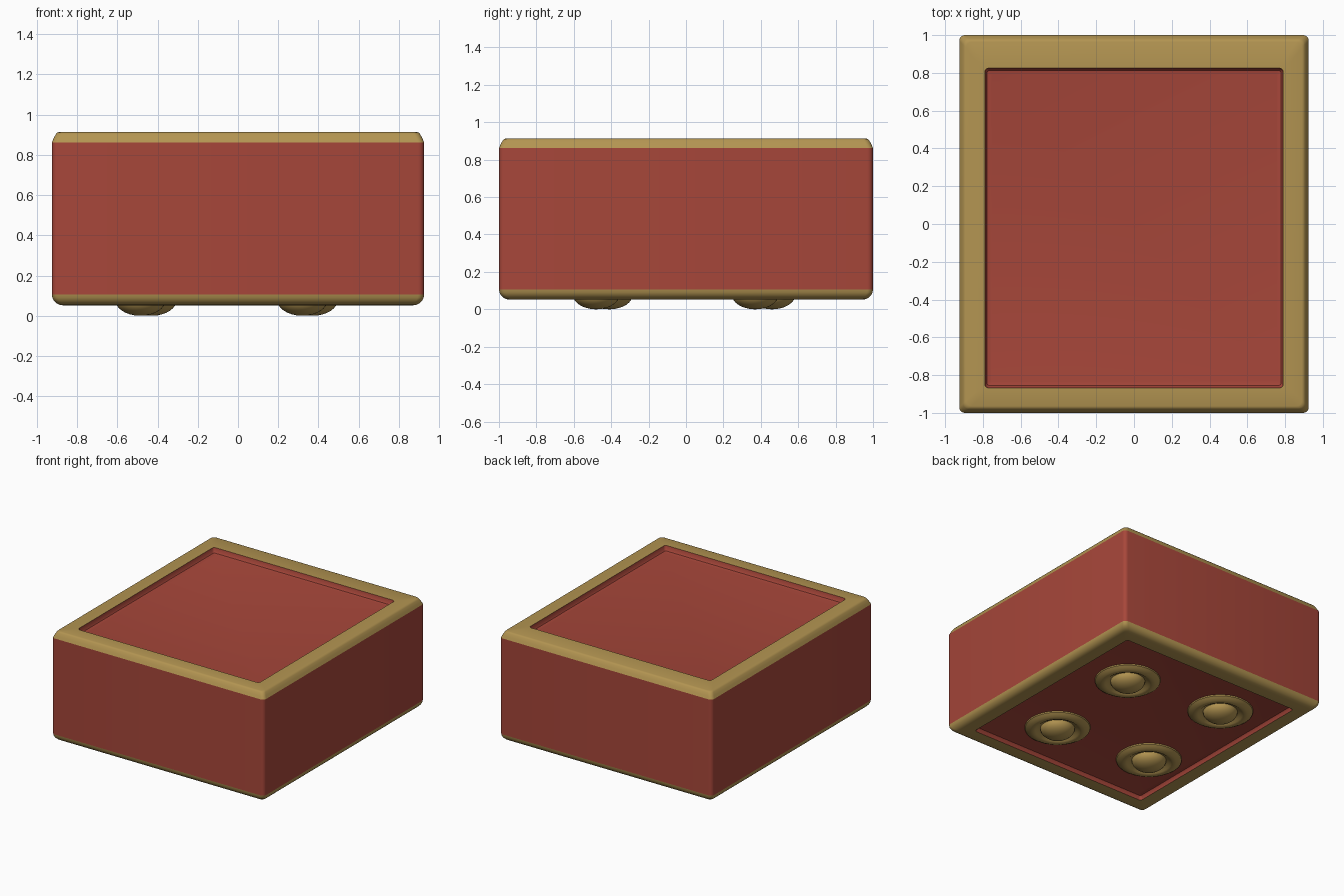
import bpy, math

if "Cube" in bpy.data.objects:
    bpy.data.objects.remove(bpy.data.objects["Cube"])


def material(name, rgb):
    m = bpy.data.materials.new(name)
    m.diffuse_color = (*rgb, 1.0)
    m.use_nodes = True
    m.node_tree.nodes["Principled BSDF"].inputs["Base Color"].default_value = m.diffuse_color
    return m


RED = material("brick red", (0.385, 0.062, 0.042))
TAN = material("antique gold", (0.45, 0.298, 0.083))


def make_object(name, verts, faces, mat):
    mesh = bpy.data.meshes.new(name)
    mesh.from_pydata(verts, [], faces)
    mesh.materials.append(mat)
    for p in mesh.polygons:
        p.use_smooth = True
    mesh.set_sharp_from_angle(angle=math.radians(35))
    ob = bpy.data.objects.new(name, mesh)
    bpy.context.collection.objects.link(ob)
    return ob


def bridge(loops, cap_start=False, cap_end=False):
    n = len(loops[0])
    verts = [v for lp in loops for v in lp]
    faces = []
    for k in range(len(loops) - 1):
        for i in range(n):
            j = (i + 1) % n
            faces.append((k * n + i, k * n + j, (k + 1) * n + j, (k + 1) * n + i))
    if cap_start:
        faces.append(tuple(reversed(range(n))))
    if cap_end:
        faces.append(tuple(range((len(loops) - 1) * n, len(loops) * n)))
    return verts, faces


def rect(bounds, inset, r, z, steps=5):
    """Rounded rectangle loop, counter-clockwise."""
    x0, x1, y0, y1 = bounds
    x0, x1, y0, y1 = x0 + inset, x1 - inset, y0 + inset, y1 - inset
    pts = []
    for q, (cx, cy) in enumerate([(x1 - r, y1 - r), (x0 + r, y1 - r),
                                  (x0 + r, y0 + r), (x1 - r, y0 + r)]):
        for s in range(steps + 1):
            a = math.pi / 2 * (q + s / steps)
            pts.append((cx + r * math.cos(a), cy + r * math.sin(a), z))
    return pts


OUTER = (-0.925, 0.925, -1.0, 1.0)
TOP_OPEN = (-0.79, 0.79, -0.868, 0.825)
BASE_OPEN = (-0.785, 0.785, -0.86, 0.86)
R = 0.03
LOW = 0.052       # underside of the bottom rim
HIGH = 0.913      # top of the top rim

# recessed underside panel with its short walls
make_object("base_panel", *bridge([
    rect(BASE_OPEN, 0.03, 0.01, 0.086), rect(BASE_OPEN, 0.012, 0.015, 0.082),
    rect(BASE_OPEN, 0.004, 0.02, 0.072), rect(BASE_OPEN, 0.0, 0.02, LOW)],
    cap_start=True), RED)

# bottom rim: flat underside, rounded outer edge
loops = [rect(BASE_OPEN, 0.0, 0.02, LOW)]
for s in range(6):
    a = math.pi / 2 * s / 5
    loops.append(rect(OUTER, 0.055 * (1 - math.sin(a)), R,
                      0.106 - (0.106 - LOW) * math.cos(a)))
make_object("bottom_rim", *bridge(loops), TAN)

# side walls
make_object("box_sides", *bridge([rect(OUTER, 0, R, 0.106),
                                  rect(OUTER, 0, R, 0.862)]), RED)

# top rim: sloped outer edge, flat top
make_object("top_rim", *bridge([
    rect(OUTER, 0.0, R, 0.862), rect(OUTER, 0.009, R, 0.882),
    rect(OUTER, 0.02, R, 0.903), rect(OUTER, 0.027, R, 0.910),
    rect(OUTER, 0.036, R, HIGH), rect(TOP_OPEN, 0.0, 0.02, HIGH)]), TAN)

# recessed top panel with its short walls
make_object("top_panel", *bridge([
    rect(TOP_OPEN, 0.0, 0.02, HIGH), rect(TOP_OPEN, 0.004, 0.018, 0.887),
    rect(TOP_OPEN, 0.012, 0.014, 0.876), rect(TOP_OPEN, 0.03, 0.01, 0.872)],
    cap_end=True), RED)

# four round feet: a low flat collar with a dome in the middle
profile = [(0.125 * math.sin(t), 0.078 - 0.078 * math.cos(t))
           for t in [math.pi / 2 * (s + 0.3) / 8.3 for s in range(9)]]
profile += [(0.145, 0.071), (0.16, 0.059), (0.178, 0.052),
            (0.2, 0.056), (0.222, 0.067), (0.236, 0.077), (0.24, 0.09)]
SIDES = 32
spots = {"back_right": (0.37, 0.37), "back_left": (-0.43, 0.46),
         "front_right": (0.32, -0.48), "front_left": (-0.485, -0.41)}
for spot, (cx, cy) in spots.items():
    rings = [[(cx + r * math.cos(2 * math.pi * i / SIDES),
               cy + r * math.sin(2 * math.pi * i / SIDES), z)
              for i in range(SIDES)] for r, z in profile]
    make_object("foot_" + spot, *bridge(rings, cap_start=True), TAN)
